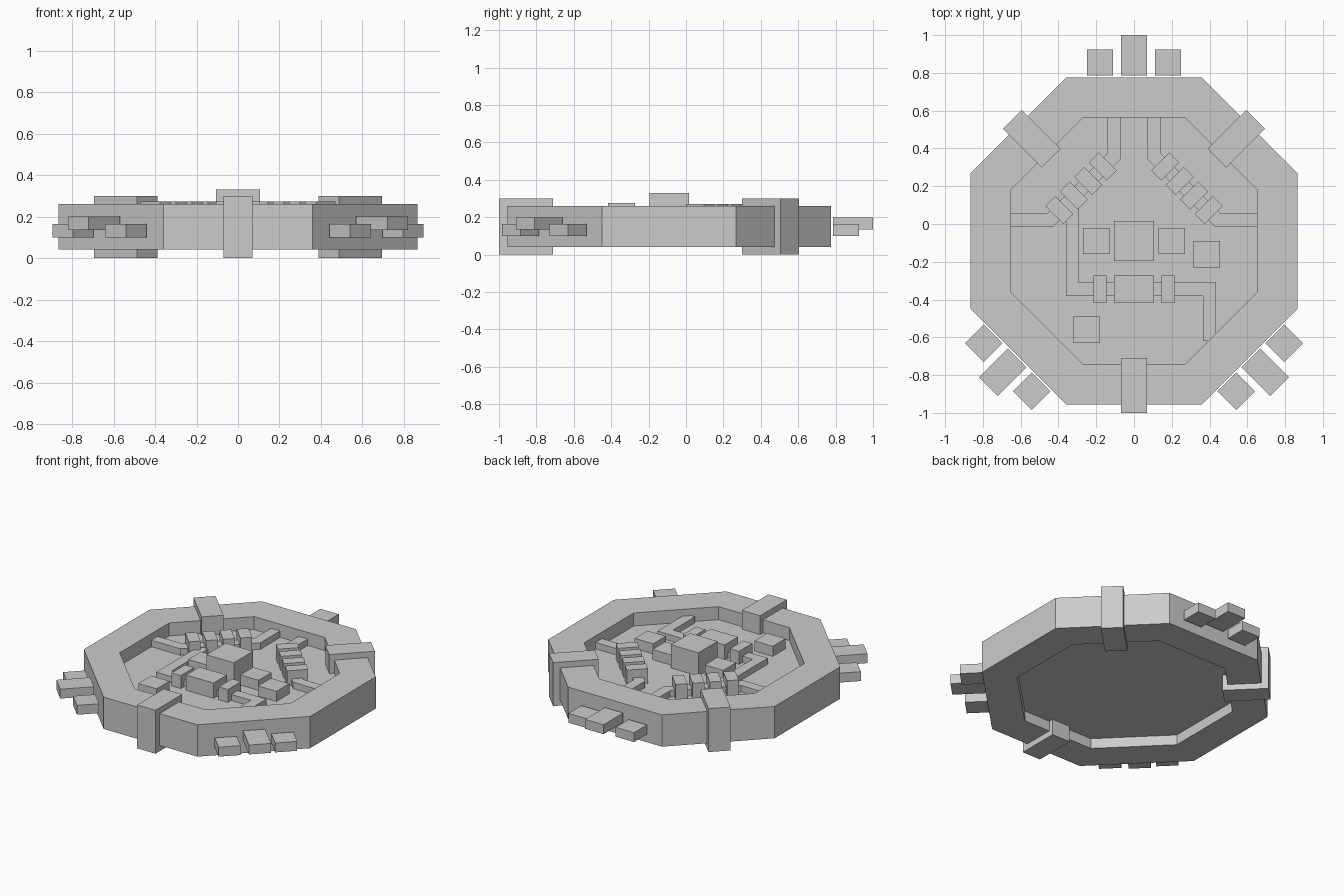
import bpy, bmesh
from math import pi, sin, cos, tan
from mathutils import Vector, Matrix

if "Cube" in bpy.data.objects:
    bpy.data.objects.remove(bpy.data.objects["Cube"], do_unlink=True)

grey = bpy.data.materials.new("plain grey")
grey.use_nodes = True
grey.diffuse_color = (0.6, 0.6, 0.6, 1)
grey.node_tree.nodes["Principled BSDF"].inputs["Base Color"].default_value = (0.6, 0.6, 0.6, 1)

CY = -0.09             # middle of the octagon
FLOOR = 0.17           # top of the recessed board


def finish(name, bm):
    bmesh.ops.recalc_face_normals(bm, faces=bm.faces)
    mesh = bpy.data.meshes.new(name)
    bm.to_mesh(mesh)
    bm.free()
    mesh.materials.append(grey)
    obj = bpy.data.objects.new(name, mesh)
    bpy.context.collection.objects.link(obj)
    return obj


def box(name, x, y, w, d, z0, z1, turn=0):
    bm = bmesh.new()
    bmesh.ops.create_cube(bm, size=1)
    bm.transform(Matrix.Translation((x, y, (z0 + z1) / 2)) @ Matrix.Rotation(turn, 4, 'Z')
                 @ Matrix.Diagonal((w, d, z1 - z0, 1)))
    return finish(name, bm)


def radial_box(name, turn, side, r0, r1, w, z0, z1):
    """Box pointing outwards from the octagon's middle; turn 0 faces the back."""
    p = Matrix.Rotation(turn, 3, 'Z') @ Vector((side, (r0 + r1) / 2, 0))
    return box(name, p.x, p.y + CY, w, r1 - r0, z0, z1, turn)


def octagon(bm, apothem, z):
    r = apothem / cos(pi / 8)
    return [bm.verts.new((r * cos(pi / 8 + i * pi / 4), CY + r * sin(pi / 8 + i * pi / 4), z))
            for i in range(8)]


def trace(name, points, w, z0, z1):
    """Flat raised strip with mitred bends."""
    pts = [Vector(p) for p in points]
    dirs = [(b - a).normalized() for a, b in zip(pts, pts[1:])]
    bm = bmesh.new()
    rings = []
    for i, p in enumerate(pts):
        a, b = dirs[max(i - 1, 0)], dirs[min(i, len(dirs) - 1)]
        n = (a + b).normalized().orthogonal() * (w / 2) / (a + b).normalized().dot(b)
        rings.append([bm.verts.new((*(p + s * n), z)) for s, z in
                      ((1, z0), (1, z1), (-1, z1), (-1, z0))])
    for r, q in zip(rings, rings[1:]):
        for k in range(4):
            bm.faces.new((r[k], r[k - 1], q[k - 1], q[k]))
    bm.faces.new(rings[0])
    bm.faces.new(rings[-1])
    return finish(name, bm)


# Octagonal frame
bm = bmesh.new()
loops = [octagon(bm, a, z) for a, z in ((0.865, 0.04), (0.865, 0.26), (0.652, 0.26), (0.652, 0.04))]
for k in range(4):
    for i in range(8):
        j = (i + 1) % 8
        bm.faces.new((loops[k - 1][i], loops[k - 1][j], loops[k][j], loops[k][i]))
finish("frame", bm)

# Recessed board
bm = bmesh.new()
face = bm.faces.new(octagon(bm, 0.66, 0.11))
top = bmesh.ops.extrude_face_region(bm, geom=[face])["geom"]
bmesh.ops.translate(bm, vec=(0, 0, FLOOR - 0.11),
                    verts=[v for v in top if isinstance(v, bmesh.types.BMVert)])
if len(bm.faces) < 10:
    bm.faces.new([v for v in bm.verts if v.co.z < 0.12])
finish("board", bm)

# Clamps over the frame
for name, turn in (("front", pi), ("left", -pi / 4), ("right", pi / 4)):
    radial_box(name + "_clamp", turn, 0, 0.62, 0.91, 0.14, 0, 0.3)

# Connector pins in groups of three
for name, turn in (("back", 0), ("front_left", -3 * pi / 4), ("front_right", 3 * pi / 4)):
    radial_box(name + "_long_pin", turn, 0, 0.875, 1.09, 0.14, 0.135, 0.2)
    for s in (-1, 1):
        radial_box(name + "_short_pin", turn, s * 0.18, 0.875, 1.015, 0.14, 0.1, 0.165)

# Chips and pads on the board
box("main_chip", 0, CY, 0.21, 0.21, FLOOR, 0.33)
box("bar_chip", 0, -0.345, 0.21, 0.145, FLOOR, 0.275)
for s in (-1, 1):
    box("end_block", s * 0.18, -0.345, 0.07, 0.145, FLOOR, 0.26)
for x, y in ((-0.2, CY), (0.2, CY), (0.385, -0.16), (-0.25, -0.56)):
    box("pad", x, y, 0.14, 0.14, FLOOR, 0.24)

# Raised traces and the rows of small blocks across them
for s, side in ((1, "left"), (-1, "right")):
    trace(side + "_trace", [(s * 0.105, 0.56), (s * 0.105, 0.36), (s * 0.445, 0.02),
                            (s * 0.655, 0.02)], 0.07, FLOOR - 0.01, 0.215)
    for i in range(4):
        box(side + "_row_block", s * (0.165 + i * 0.077), 0.305 - i * 0.077,
            0.135, 0.075, FLOOR, 0.272, s * pi / 4)
trace("cross_trace", [(-0.325, 0.12), (-0.325, -0.345), (0.4, -0.345), (0.4, -0.62)],
      0.07, FLOOR - 0.01, 0.212)
